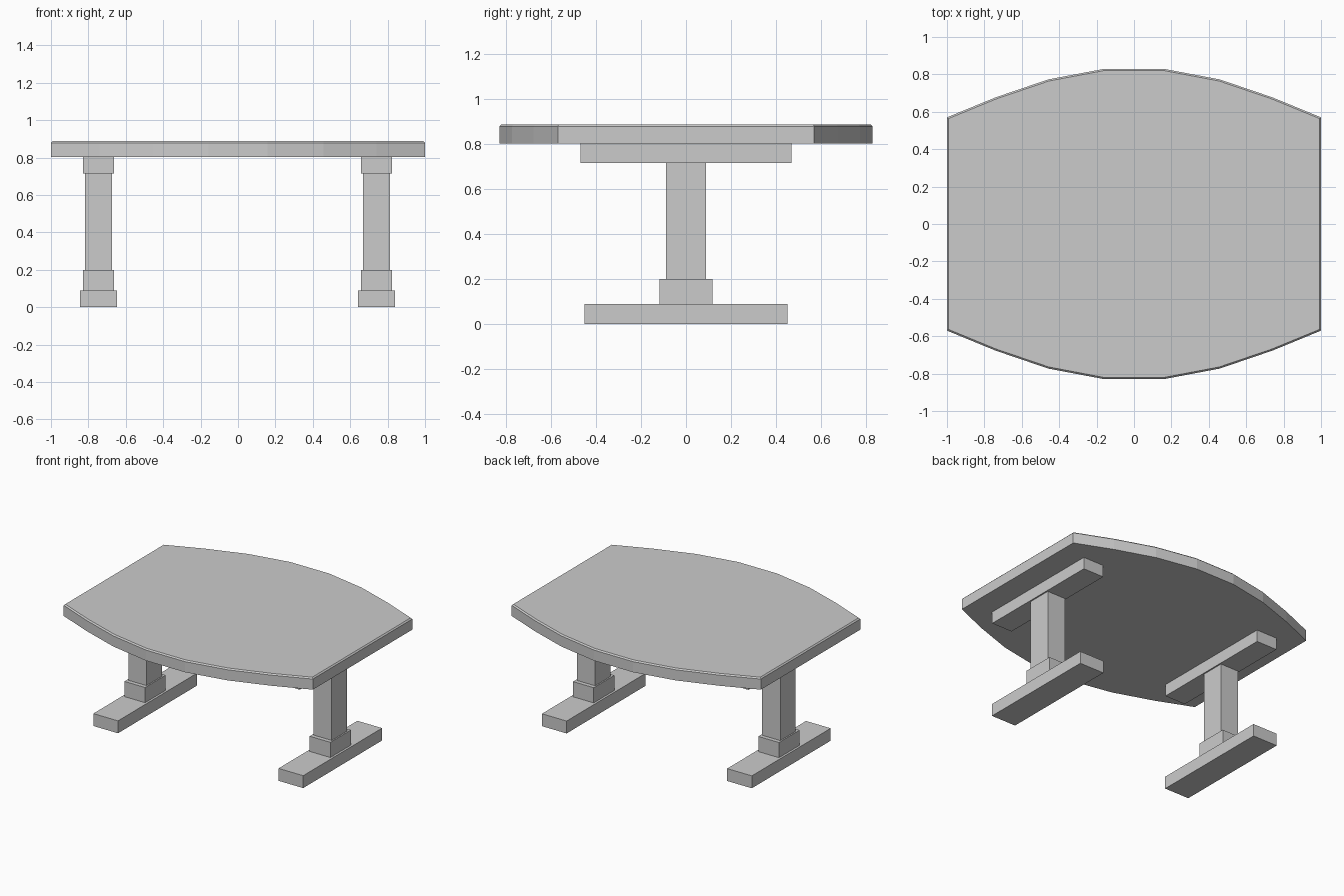
import bpy, bmesh

if "Cube" in bpy.data.objects:
    bpy.data.objects.remove(bpy.data.objects["Cube"])


def finish(name, bm):
    bmesh.ops.recalc_face_normals(bm, faces=bm.faces[:])
    mesh = bpy.data.meshes.new(name)
    bm.to_mesh(mesh)
    bm.free()
    obj = bpy.data.objects.new(name, mesh)
    bpy.context.collection.objects.link(obj)
    return obj


def box(name, x, half_x, half_y, z0, z1):
    bm = bmesh.new()
    bmesh.ops.create_cube(bm, size=2)
    for v in bm.verts:
        v.co = (x + v.co.x * half_x, v.co.y * half_y, z1 if v.co.z > 0 else z0)
    return finish(name, bm)


# Boat-shaped top: one quarter of the outline, mirrored to all four
quarter = [(1.0, 0.57), (0.74, 0.677), (0.458, 0.773), (0.157, 0.83)]
back = quarter + [(-x, y) for x, y in reversed(quarter)]
outline = back + [(x, -y) for x, y in reversed(back)]

bm = bmesh.new()
bottom = bm.faces.new([bm.verts.new((x, y, 0.802)) for x, y in outline])
extruded = bmesh.ops.extrude_face_region(bm, geom=[bottom], use_keep_orig=True)["geom"]
top_verts = [g for g in extruded if isinstance(g, bmesh.types.BMVert)]
bmesh.ops.translate(bm, verts=top_verts, vec=(0, 0, 0.086))
bmesh.ops.recalc_face_normals(bm, faces=bm.faces[:])
# Small chamfer around the upper rim
rim = [e for e in bm.edges if all(v.co.z > 0.85 for v in e.verts)]
bmesh.ops.bevel(bm, geom=rim, offset=0.009, segments=1, affect='EDGES')
finish("table_top", bm)

# Two pedestal legs
for side, x in (("left", -0.746), ("right", 0.741)):
    box(side + "_foot", x, 0.099, 0.452, 0.0, 0.09)
    box(side + "_collar", x, 0.083, 0.118, 0.09, 0.2)
    box(side + "_column", x, 0.073, 0.088, 0.2, 0.716)
    box(side + "_support_bar", x, 0.083, 0.469, 0.716, 0.802)
